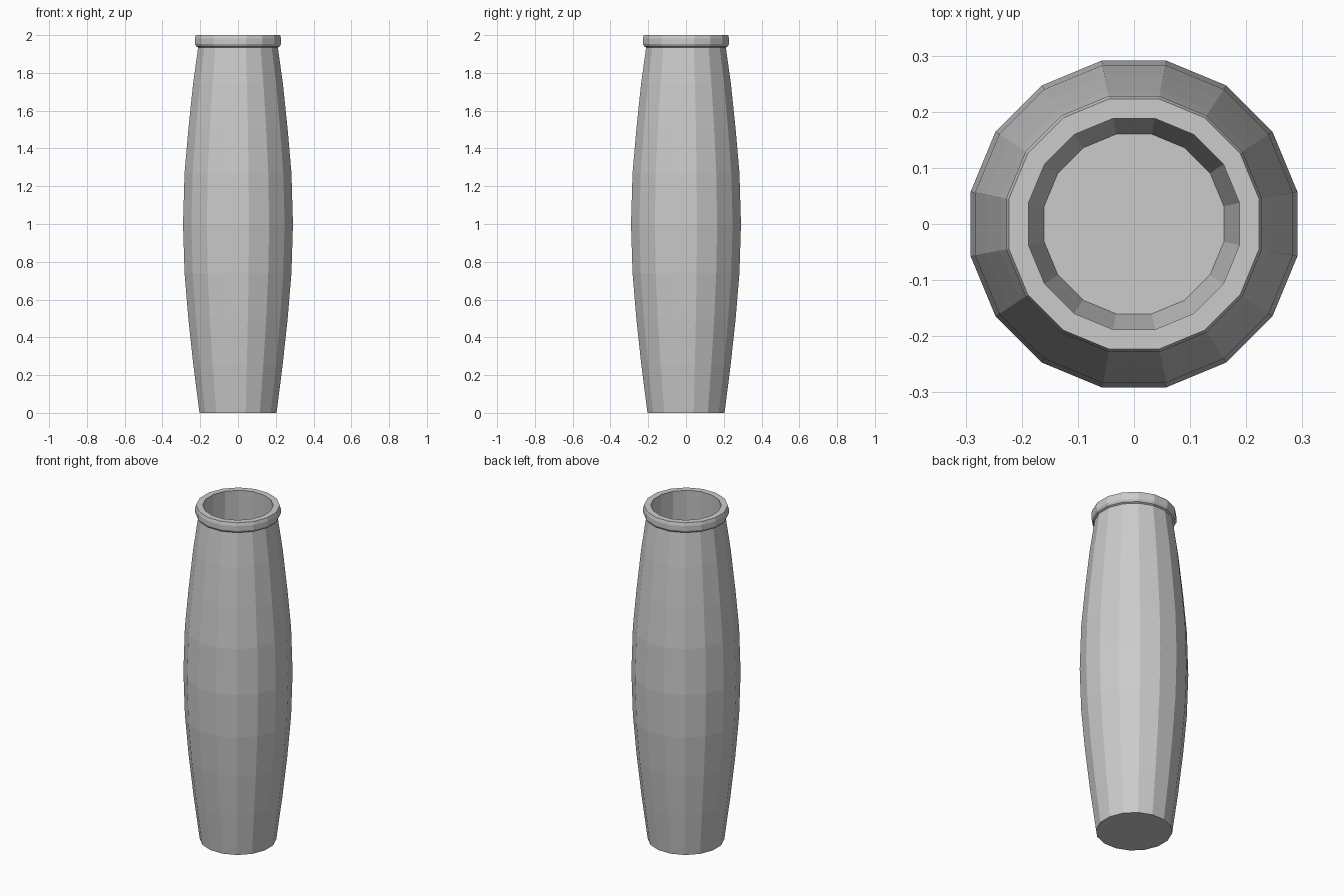
import bpy, bmesh, math

if "Cube" in bpy.data.objects:
    bpy.data.objects.remove(bpy.data.objects["Cube"])

SIDES = 16
# Face-to-axis radius and height: floor centre-out, outer wall, lip, inner wall, inside floor
OUTER = [(0.204, 0.0), (0.236, 0.25), (0.263, 0.5), (0.283, 0.74), (0.291, 1.0),
         (0.283, 1.27), (0.263, 1.5), (0.238, 1.74), (0.211, 1.935)]
LIP = [(0.221, 1.94), (0.228, 1.953), (0.228, 1.982), (0.223, 2.0), (0.188, 2.0)]
WALL = 0.038
INNER = [(r - WALL, z) for r, z in reversed(OUTER[1:-1])] + [(0.160, 0.04)]


def lathe(name, profile):
    """Revolve a profile into a flat-sided shell, capping both ends."""
    bm = bmesh.new()
    rings = []
    for r, z in profile:
        rad = r / math.cos(math.pi / SIDES)
        angles = [(i + 0.5) * math.tau / SIDES for i in range(SIDES)]
        rings.append([bm.verts.new((rad * math.cos(a), rad * math.sin(a), z)) for a in angles])
    for low, high in zip(rings, rings[1:]):
        for i in range(SIDES):
            j = (i + 1) % SIDES
            bm.faces.new((low[i], low[j], high[j], high[i]))
    bm.faces.new(rings[0][::-1])
    bm.faces.new(rings[-1])
    bmesh.ops.recalc_face_normals(bm, faces=bm.faces[:])
    mesh = bpy.data.meshes.new(name)
    bm.to_mesh(mesh)
    bm.free()
    obj = bpy.data.objects.new(name, mesh)
    bpy.context.collection.objects.link(obj)
    return obj


# Hollow vase with rolled lip
lathe("vase", OUTER + LIP + INNER)
